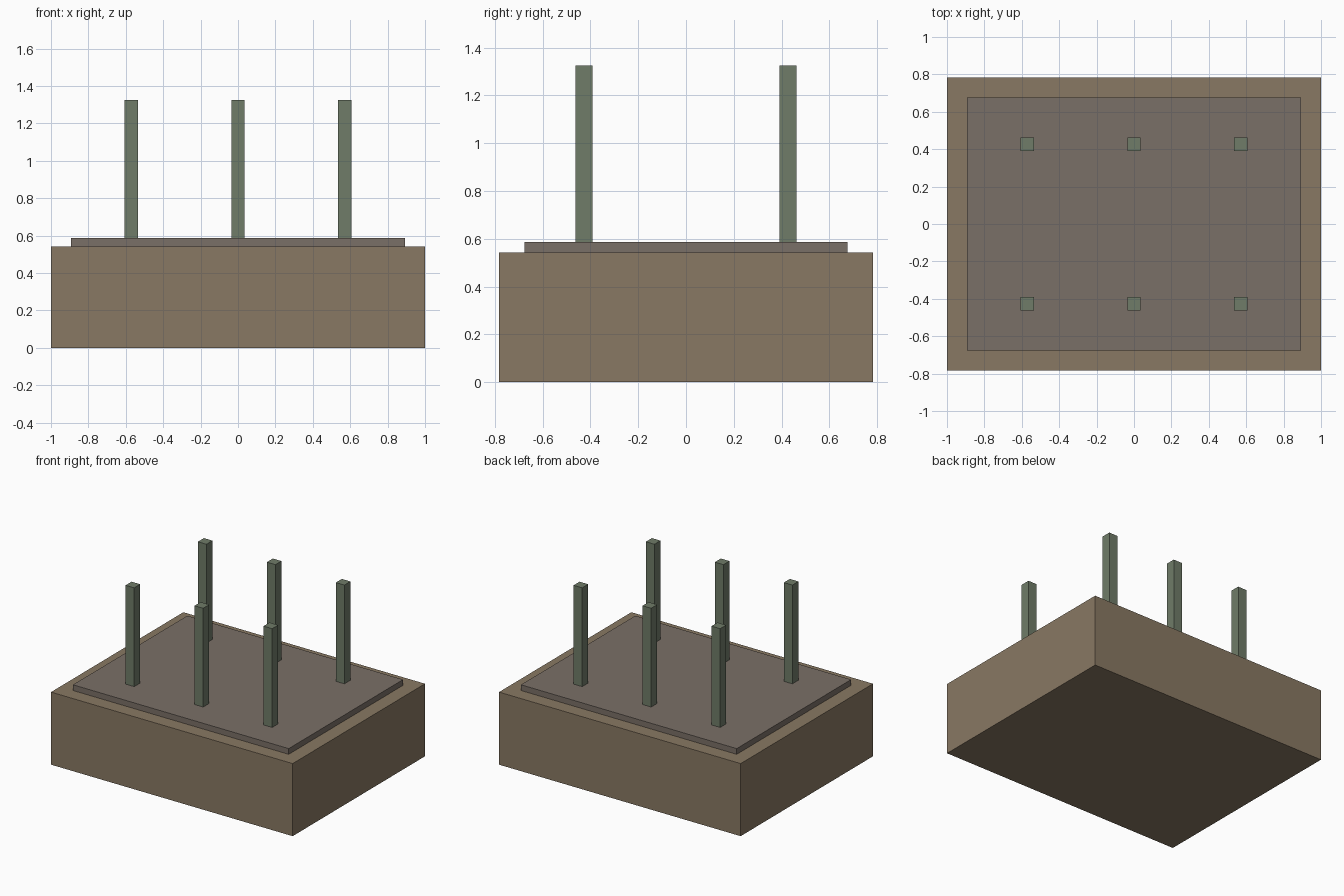
import bpy

if "Cube" in bpy.data.objects:
    bpy.data.objects.remove(bpy.data.objects["Cube"])


def material(name, rgb):
    m = bpy.data.materials.new(name)
    m.diffuse_color = (*rgb, 1)
    m.use_nodes = True
    m.node_tree.nodes["Principled BSDF"].inputs["Base Color"].default_value = m.diffuse_color
    return m


def box(name, x, y, z0, z1, sx, sy, mat):
    """Box centred on x, y, spanning z0 to z1."""
    bpy.ops.mesh.primitive_cube_add(size=1, location=(x, y, (z0 + z1) / 2))
    ob = bpy.context.object
    ob.name = name
    ob.scale = (sx, sy, z1 - z0)
    bpy.ops.object.transform_apply(location=False, rotation=False, scale=True)
    ob.data.materials.append(mat)
    return ob


brown = material("brown", (0.25, 0.19, 0.125))
taupe = material("taupe", (0.195, 0.16, 0.135))
green = material("grey_green", (0.16, 0.20, 0.14))

BASE_TOP, PLATE_TOP, POST_TOP = 0.543, 0.586, 1.325

# Thick block and the thin plate set on it
box("base_block", 0, 0, 0, BASE_TOP, 2.0, 1.564, brown)
box("top_plate", 0, 0, BASE_TOP, PLATE_TOP, 1.786, 1.352, taupe)

# Two rows of three square posts
for row, y in (("front", -0.427), ("back", 0.427)):
    for col, x in (("left", -0.571), ("middle", 0), ("right", 0.571)):
        box(f"{row}_{col}_post", x, y, PLATE_TOP, POST_TOP, 0.071, 0.071, green)
